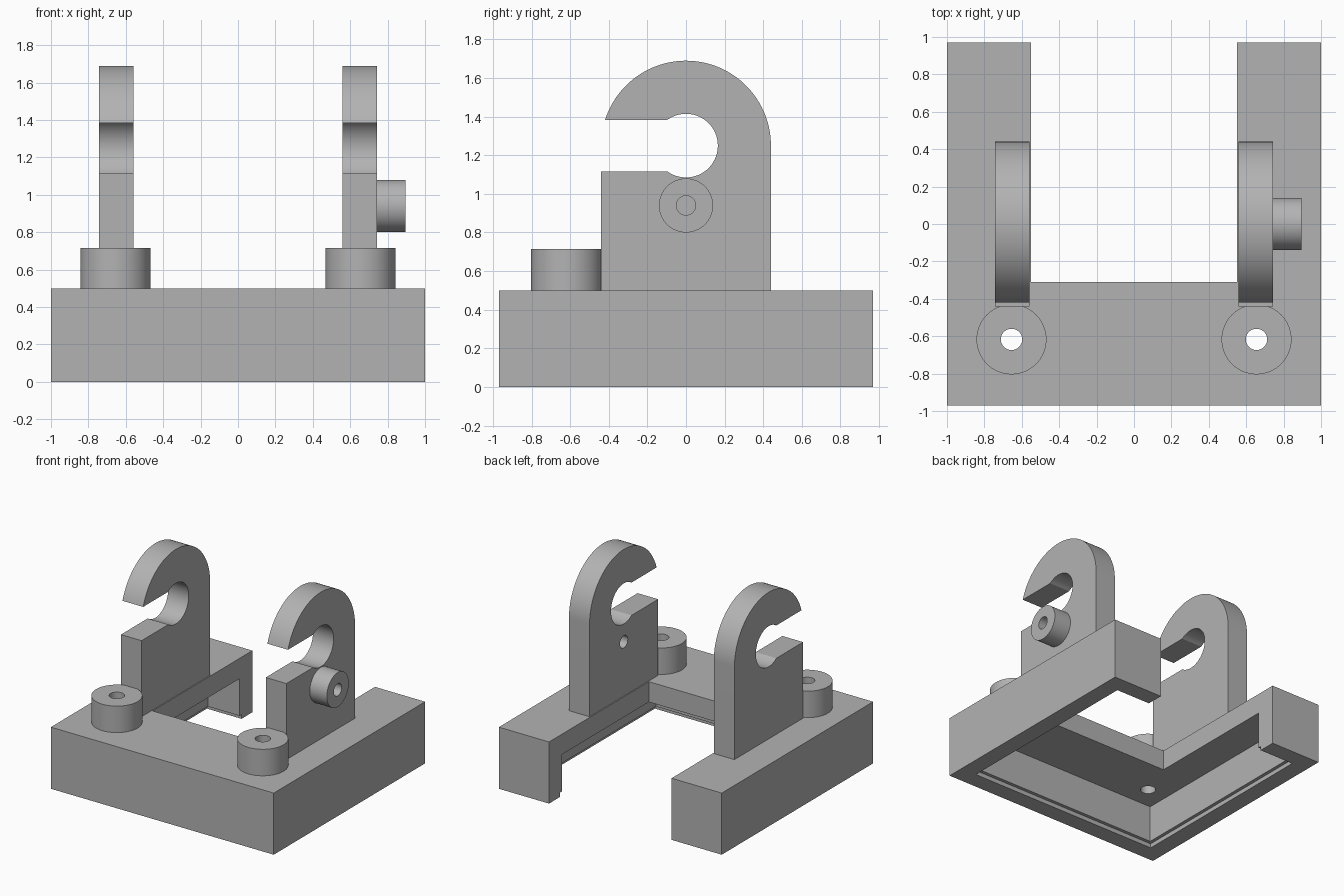
import bpy, bmesh
from math import sin, cos, pi, asin
from mathutils import Matrix, Vector

cube = bpy.data.objects.get("Cube")
if cube:
    bpy.data.objects.remove(cube, do_unlink=True)

# One plain grey for the whole bracket
grey = bpy.data.materials.new("plain grey")
grey.use_nodes = True
colour = (0.45, 0.45, 0.45, 1)
grey.diffuse_color = colour
grey.node_tree.nodes["Principled BSDF"].inputs["Base Color"].default_value = colour


def prism(name, points, direction):
    """Extrude a closed outline along a vector."""
    bm = bmesh.new()
    face = bm.faces.new([bm.verts.new(p) for p in points])
    top = bmesh.ops.extrude_face_region(bm, geom=[face])["geom"]
    bmesh.ops.translate(bm, vec=direction,
                        verts=[v for v in top if isinstance(v, bmesh.types.BMVert)])
    bmesh.ops.recalc_face_normals(bm, faces=bm.faces)
    mesh = bpy.data.meshes.new(name)
    bm.to_mesh(mesh)
    bm.free()
    mesh.materials.append(grey)
    obj = bpy.data.objects.new(name, mesh)
    bpy.context.collection.objects.link(obj)
    return obj


def box(name, x, y, z0, z1):
    """Box centred on the z axis with half sizes x and y."""
    return prism(name, [(-x, -y, z0), (x, -y, z0), (x, y, z0), (-x, y, z0)],
                 (0, 0, z1 - z0))


def cylinder(name, start, radius, length, axis):
    """Cylinder from its start centre along X or Z."""
    turn = Matrix.Rotation(pi / 2, 3, "Y") if axis == "X" else Matrix.Identity(3)
    ring = [Vector(start) + turn @ Vector((radius * cos(a), radius * sin(a), 0))
            for a in (2 * pi * i / 64 for i in range(64))]
    return prism(name, ring, turn @ Vector((0, 0, length)))


def cut(target, cutter):
    """Subtract a cutter, then discard it."""
    cutter.hide_render = True
    mod = target.modifiers.new("cut", "BOOLEAN")
    mod.operation = "DIFFERENCE"
    mod.solver = "EXACT"
    mod.object = cutter
    bpy.context.view_layer.objects.active = target
    bpy.ops.object.modifier_apply(modifier=mod.name)
    bpy.data.objects.remove(cutter, do_unlink=True)


def arc(radius, start, end, steps):
    """Points in the side plane about the hook centre."""
    return [(radius * cos(start + (end - start) * i / steps),
             HOOK_Z + radius * sin(start + (end - start) * i / steps))
            for i in range(steps + 1)]


# U-shaped base, hollowed from below with a rebate around the rim
X, Y, TOP, GAP, BAR = 1.0, 0.97, 0.5, 0.55, -0.31
outline = [(-X, -Y, 0), (X, -Y, 0), (X, Y, 0), (GAP, Y, 0),
           (GAP, BAR, 0), (-GAP, BAR, 0), (-GAP, Y, 0), (-X, Y, 0)]
base = prism("base", outline, (0, 0, TOP))
cut(base, box("cavity_cutter", X - 0.167, Y - 0.167, -0.1, 0.335))
cut(base, box("rebate_cutter", X - 0.14, Y - 0.14, -0.1, 0.035))
parts = [base]

# Hook outline: rounded plate with a slot leading to a round seat
HOOK_Z, R, SEAT, SLOT = 1.25, 0.44, 0.165, 0.133
outer_end = pi - asin(SLOT / R)
seat_end = pi - asin(SLOT / SEAT)
hook = [(-R, TOP), (R, TOP)] + arc(R, 0, outer_end, 48)
hook += arc(SEAT, seat_end, -seat_end, 40) + [(-R, HOOK_Z - SLOT)]

# Mirrored hooks and front screw bosses
for side, s in (("left", 1), ("right", -1)):
    plate = prism(side + "_hook", [(s * 0.65 - 0.0925, y, z) for y, z in hook],
                  (0.185, 0, 0))
    boss = cylinder(side + "_screw_boss", (s * 0.655, -0.617, TOP), 0.187, 0.215, "Z")
    for target in (base, boss):
        cut(target, cylinder("screw_cutter", (s * 0.655, -0.617, 0.1), 0.057, 1, "Z"))
    parts += [plate, boss]
    if side == "left":
        left_hook = plate

# Side boss with its hole running through the left hook
side_boss = cylinder("side_boss", (0.7425, 0, 0.94), 0.14, 0.153, "X")
for target in (left_hook, side_boss):
    cut(target, cylinder("pin_cutter", (0.4, 0, 0.94), 0.05, 1, "X"))
parts.append(side_boss)

# Smooth round walls, keep edges crisp
bpy.ops.object.select_all(action="DESELECT")
for part in parts:
    part.select_set(True)
bpy.context.view_layer.objects.active = base
bpy.ops.object.shade_smooth_by_angle(angle=pi / 6)
